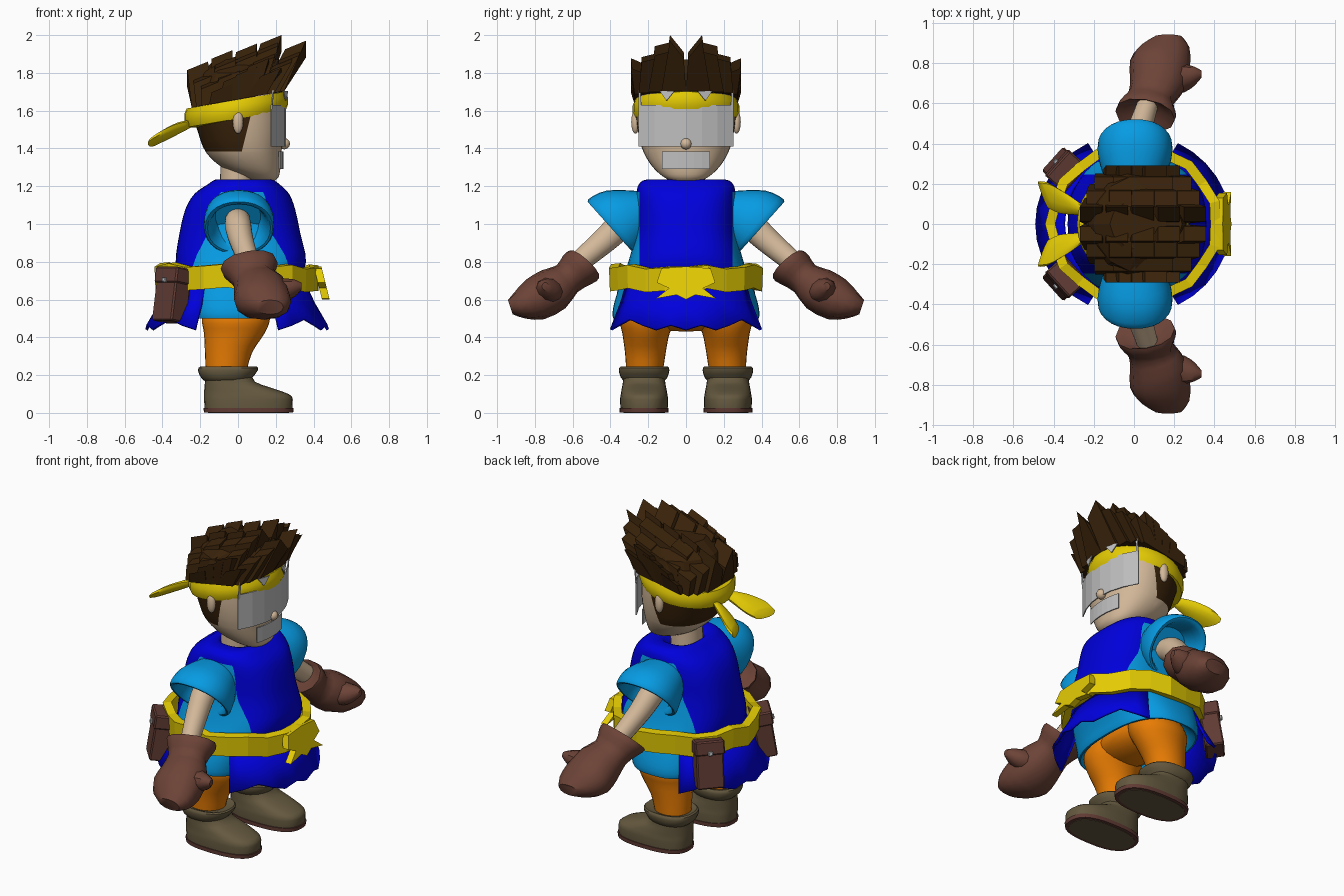
import bpy, bmesh, math, random
from mathutils import Vector, Matrix

if "Cube" in bpy.data.objects:
    bpy.data.objects.remove(bpy.data.objects["Cube"])

random.seed(4)


def material(name, r, g, b):
    m = bpy.data.materials.new(name)
    m.diffuse_color = (r, g, b, 1)
    m.use_nodes = True
    m.node_tree.nodes["Principled BSDF"].inputs["Base Color"].default_value = m.diffuse_color
    return m


SKIN = material("skin", .65, .48, .32)
BLUE = material("deep blue", 0, 0, .72)
SKY = material("sky blue", .002, .33, .77)
YELLOW = material("yellow", .78, .60, .001)
ORANGE = material("orange", .80, .20, .001)
GLOVE = material("glove brown", .15, .056, .038)
HAIR = material("hair brown", .04, .016, .003)
BOOT = material("boot olive", .13, .10, .05)
GREY = material("light grey", .52, .52, .52)
LEATHER = material("dark leather", .12, .044, .034)


def finish(name, bm, mats, mirror=False, smooth=40, thick=0, rule=None):
    """Turn a bmesh into an object; smooth is the sharp-edge angle, 0 = flat."""
    bmesh.ops.recalc_face_normals(bm, faces=bm.faces[:])
    me = bpy.data.meshes.new(name)
    mats = mats if isinstance(mats, list) else [mats]
    for f in bm.faces:
        f.smooth = smooth > 0
        if rule:
            f.material_index = rule(f.calc_center_median())
    bm.to_mesh(me)
    bm.free()
    for m in mats:
        me.materials.append(m)
    if smooth:
        me.set_sharp_from_angle(angle=math.radians(smooth))
    ob = bpy.data.objects.new(name, me)
    bpy.context.collection.objects.link(ob)
    if thick:
        s = ob.modifiers.new("thickness", 'SOLIDIFY')
        s.thickness, s.offset = thick, 0
    if mirror:
        ob.modifiers.new("mirror", 'MIRROR').use_axis = (False, True, False)
    return ob


def level(z, cx, rx, ry, cy=0):
    """Horizontal ring: centre, then two half-axis vectors."""
    return (cx, cy, z, rx, 0, 0, 0, ry, 0)


def across(c, d, a, b):
    """Ring across direction d; a = half size sideways (x), b = the other."""
    d = Vector(d).normalized()
    v = d.cross(Vector((1, 0, 0))).normalized()
    u = v.cross(d)
    return (*c, *(u * a), *(v * b))


def loft(name, rings, mats, n=28, power=2.0, sub=3, cuts=(), **kw):
    rows = []
    for i in range(len(rings) - 1):                # Catmull-Rom between rings
        q = [rings[max(0, min(len(rings) - 1, i + k))] for k in (-1, 0, 1, 2)]
        for s in range(sub):
            t = s / sub
            rows.append([b + .5 * t * (c - a + t * (2*a - 5*b + 4*c - d + t * (3*(b - c) + d - a)))
                         for a, b, c, d in zip(*q)])
    rows.append(rings[-1])
    bm, loops = bmesh.new(), []
    for r in rows:
        c, u, v = Vector(r[:3]), Vector(r[3:6]), Vector(r[6:9])
        loop = []
        for k in range(n):
            a = 2 * math.pi * k / n
            p, q = [math.copysign(abs(w) ** (2 / power), w) for w in (math.cos(a), math.sin(a))]
            loop.append(bm.verts.new(c + u * p + v * q))
        loops.append(loop)
    for A, B in zip(loops, loops[1:]):
        for k in range(n):
            bm.faces.new((A[k], A[(k+1) % n], B[(k+1) % n], B[k]))
    bm.faces.new(loops[0])
    bm.faces.new(loops[-1])
    for co, no in cuts:                            # clean colour borders
        bmesh.ops.bisect_plane(bm, geom=bm.verts[:] + bm.edges[:] + bm.faces[:],
                               plane_co=co, plane_no=no)
    return finish(name, bm, mats, **kw)


def ball(name, c, r, mat, **kw):
    bm = bmesh.new()
    bmesh.ops.create_uvsphere(bm, u_segments=16, v_segments=10, radius=1,
                              matrix=Matrix.Translation(c) @ Matrix.Diagonal((*r, 1)))
    return finish(name, bm, mat, smooth=60, **kw)


def band(name, cx, rx, ry, section, n, mid, mat, **kw):
    """Sweep a (radial, vertical) section round an ellipse."""
    bm, loops = bmesh.new(), []
    for k in range(n):
        a = 2 * math.pi * k / n
        x = cx + rx * math.cos(a)
        dr, z = mid(k, x)
        loops.append([bm.verts.new((cx + (rx + r + dr) * math.cos(a),
                                    (ry + r + dr) * math.sin(a), z + h)) for r, h in section])
    m = len(section)
    for k in range(n):
        A, B = loops[k], loops[(k+1) % n]
        for j in range(m):
            bm.faces.new((A[j], A[(j+1) % m], B[(j+1) % m], B[j]))
    return finish(name, bm, mat, **kw)


def sheet(name, rows, mat, **kw):
    bm = bmesh.new()
    rows = [[bm.verts.new(p) for p in r] for r in rows]
    for A, B in zip(rows, rows[1:]):
        for k in range(len(A) - 1):
            bm.faces.new((A[k], A[k+1], B[k+1], B[k]))
    return finish(name, bm, mat, **kw)


def block(name, mat, frame, size, offset=(0, 0, 0), bevel=.008, **kw):
    bm = bmesh.new()
    bmesh.ops.create_cube(bm, size=1, matrix=frame @ Matrix.Translation(offset) @ Matrix.Diagonal((*size, 1)))
    bmesh.ops.bevel(bm, geom=bm.edges[:], offset=bevel, segments=1, affect='EDGES')
    return finish(name, bm, mat, smooth=0, **kw)


# Head, with the hair at the back of it as a cut colour area
loft("head", [level(1.225, .14, .05, .07), level(1.25, .12, .095, .12), level(1.30, .07, .155, .175),
              level(1.38, .03, .20, .225), level(1.48, .015, .225, .252), level(1.60, 0, .24, .265),
              level(1.72, 0, .22, .25), level(1.80, 0, .12, .14)], [SKIN, HAIR], n=36, power=2.2,
     cuts=[((0, 0, 1.385), (0, 0, 1)), ((.02, 0, 1.385), (1, 0, -.25))],
     rule=lambda c: int(c.z > 1.385 and c.x - .02 < .25 * (c.z - 1.385)))
loft("neck", [level(1.12, -.01, .09, .10), level(1.36, 0, .09, .10)], SKIN)
ball("ear", (0, .268, 1.54), (.028, .022, .062), SKIN, mirror=True)
ball("nose", (.245, 0, 1.425), (.03, .03, .03), SKIN)

# Curved face plates
def plate(name, x0, half, z0, z1):
    ys = [half * (k / 3 - 1) for k in range(7)]
    sheet(name, [[(x0 - 1.25 * y * y, y, z) for y in ys] for z in (z0, z1)], GREY, thick=.006, smooth=0)

plate("eye_plate", .252, .25, 1.41, 1.63)
plate("mouth_plate", .238, .125, 1.29, 1.385)
sheet("brow_tip", [[(.263, .06, 1.705), (.238, .14, 1.705)], [(.254, .10, 1.655), (.252, .104, 1.655)]],
      GREY, thick=.006, mirror=True, smooth=0)
sheet("side_tip", [[(.180, .236, 1.60), (.175, .252, 1.60)], [(.187, .24, 1.71), (.185, .25, 1.71)]],
      GREY, thick=.006, mirror=True, smooth=0)

# Headband and its two loose ends
band("headband", -.01, .25, .258, [(-.03, -.052), (.012, -.05), (.024, -.02), (.024, .02), (.012, .05), (-.03, .052)],
     28, lambda k, x: (0, 1.608 + .178 * x), YELLOW)
def tail(x, y, z, w, t):
    return (x, y, z, .35 * w, -.9 * w, 0, .3 * t, .1 * t, t)
loft("headband_tail", [tail(-.25, .07, 1.53, .03, .022), tail(-.32, .10, 1.505, .06, .034),
                       tail(-.40, .13, 1.465, .085, .032), tail(-.45, .145, 1.435, .075, .025)],
     YELLOW, n=10, power=2.4, mirror=True)

# Hair: a core with rows of slanted blocks leaning forward
loft("hair_core", [level(1.62, 0, .22, .25), level(1.72, .01, .24, .265), level(1.80, .03, .23, .24),
                   level(1.87, .06, .18, .13)], HAIR, n=14, sub=1, smooth=0)
bm = bmesh.new()
# each row: base y range, top y range, top z drop inside and outside, length along x
for y0, y1, t0, t1, d0, d1, span in ((0, .13, .012, .085, .09, 0, 1), (.075, .20, .085, .165, .04, .06, .87),
                                     (.15, .25, .155, .235, .075, .095, .72), (.20, .272, .235, .292, .15, .125, .5)):
    for i, top in enumerate((1.86, 1.92, 1.955, 2.0, 1.97)):
        bx = (-.185 + .0925 * i) * span
        lean = .045 + .40 * bx
        jit = random.uniform(-.025, .01) * (d1 > 0)
        vs = [bm.verts.new((bx + sx * .06, y, 1.66 + .178 * (bx + sx * .06)))
              for y in (y0, y1) for sx in (-1, 1)]
        vs += [bm.verts.new((bx + lean + sx * .055, y, top - d + jit - (.045 if sx < 0 else 0)))
               for y, d in ((t0, d0), (t1, d1)) for sx in (-1, 1)]
        for f in ((0, 1, 3, 2), (4, 5, 7, 6), (0, 1, 5, 4), (2, 3, 7, 6), (0, 2, 6, 4), (1, 3, 7, 5)):
            bm.faces.new([vs[k] for k in f])
finish("hair_blocks", bm, HAIR, smooth=0, mirror=True)

# Tunic with the darker tabard over front, back and shoulders
loft("tunic", [level(.60, -.03, .18, .28), level(.52, -.03, .22, .36), level(.50, -.03, .25, .385),
               level(.56, -.025, .27, .385), level(.68, 0, .31, .35), level(.80, .015, .345, .305),
               level(.95, .01, .32, .268), level(1.08, .012, .29, .264), level(1.16, .02, .25, .262),
               level(1.21, .03, .19, .25), level(1.235, .03, .15, .21), level(1.225, .02, .11, .13),
               level(1.18, .01, .08, .10)], [SKY, BLUE], n=48, power=2.6,
     cuts=[((0, s * .247, 0), (0, 1, 0)) for s in (-1, 1)] + [((0, 0, .7), (0, 0, 1)), ((0, 0, 1.17), (0, 0, 1))],
     rule=lambda c: int(c.z > .7 and abs(c.y) < .247 or c.z > 1.17))

# Ragged tabard skirts, front and back
for name, s, cx in (("front_skirt", 1, .0), ("back_skirt", -1, -.01)):
    top, mid, low = [], [], []
    for k in range(13):
        a = (k / 6 - 1) * 1.1
        c, n = s * math.cos(a), math.sin(a)
        top.append((cx + .34 * c, .34 * n, .71))
        mid.append((cx + .40 * c, .385 * n, .58))
        low.append((cx + .475 * c, .445 * n, (.44, .465, .495, .465)[abs(k - 6) % 4 - 2 if k != 6 else 0]))
    sheet(name, [top, mid, low], BLUE, thick=.015, smooth=25)

# Faceted belt with an uneven rim, and its winged buckle
band("belt", 0, .405, .375, [(-.025, -.06), (.02, -.068), (.025, .055), (-.025, .06)], 22,
     lambda k, x: ((0, .012)[k % 2], .72 - .015 * x + (0, .012, -.008)[k % 3]), YELLOW, smooth=0)
half = [(.0, .775), (.13, .765), (.155, .69), (.09, .66), (.16, .605), (.05, .625), (0, .60)]
bm = bmesh.new()
outline = half + [(-y, z) for y, z in half[-2:0:-1]]
face = bm.faces.new([bm.verts.new((.40 + (.78 - z) * .25, y, z)) for y, z in outline])
ex = bmesh.ops.extrude_face_region(bm, geom=[face])["geom"]
bmesh.ops.translate(bm, vec=(.04, 0, 0), verts=[v for v in ex if isinstance(v, bmesh.types.BMVert)])
finish("buckle", bm, YELLOW, smooth=0)

# Belt pouches
frame = Matrix.Translation((-.35, .275, .62)) @ Matrix.Rotation(math.radians(138), 4, 'Z') \
    @ Matrix.Rotation(math.radians(-9), 4, 'Y')
block("pouch", LEATHER, frame, (.11, .16, .27), (0, 0, -.005), mirror=True)
block("pouch_lid", LEATHER, frame, (.125, .175, .085), (0, 0, .105), mirror=True)
block("pouch_stud", GREY, frame, (.02, .026, .026), (.065, 0, .075), bevel=.004, mirror=True)

# Puffy hollow sleeves
loft("sleeve", [(0, .16, 1.06, .10, 0, 0, 0, .02, .10), (0, .22, 1.06, .14, 0, 0, 0, .04, .115),
                (.005, .32, 1.035, .178, 0, 0, 0, .10, .142), (.005, .39, .985, .185, 0, 0, 0, .127, .145),
                (.005, .385, .985, .155, 0, 0, 0, .105, .118), (0, .29, 1.04, .12, 0, 0, 0, .07, .09)],
     SKY, power=2.2, mirror=True)

# Arms and gloves
loft("arm", [across((0, .24, 1.04), (0, .8, -.4), .06, .06), across((0, .34, .995), (0, .75, -.55), .07, .075),
             across((.02, .44, .905), (.1, .7, -.7), .064, .068), across((.07, .60, .77), (.2, .7, -.6), .052, .055)],
     SKIN, n=18, mirror=True)
loft("glove", [across((.065, .575, .78), (.2, .68, -.7), .07, .06), across((.055, .54, .785), (.2, .66, -.72), .15, .108),
               across((.07, .58, .755), (.2, .7, -.65), .14, .105), across((.085, .63, .71), (.25, .75, -.6), .115, .09),
               across((.115, .70, .655), (.25, .8, -.5), .14, .118), across((.13, .80, .60), (.1, .85, -.4), .15, .115),
               across((.15, .88, .57), (0, .9, -.35), .125, .075), across((.17, .93, .56), (0, .9, -.3), .07, .04)],
     GLOVE, n=12, power=2.2, sub=2, mirror=True)
loft("thumb", [(.17, .72, .65, 0, .085, 0, 0, 0, .075), (.25, .725, .65, 0, .07, .01, 0, 0, .062),
               (.30, .735, .66, 0, .048, .01, 0, 0, .045), (.335, .745, .67, 0, .018, 0, 0, 0, .02)],
     GLOVE, n=10, sub=2, mirror=True)

# Trousers
ball("hips", (-.01, 0, .53), (.175, .29, .10), ORANGE)
loft("leg", [level(.20, -.065, .105, .095, .22), level(.32, -.05, .125, .108, .215), level(.42, -.02, .16, .125, .212),
             level(.50, -.01, .18, .15, .20), level(.60, 0, .16, .13, .17)], ORANGE, mirror=True)

# Boots: one body with the toe pulled forward, turned cuff, dark sole edge
def shoe(z, heel, toe, w):
    return level(z, (heel + toe) / 2, (toe - heel) / 2, w, .222)

loft("boot", [shoe(.004, -.175, .285, .124), shoe(.07, -.18, .29, .127), shoe(.10, -.18, .268, .123),
              shoe(.135, -.178, .17, .117), shoe(.165, -.175, .09, .112), shoe(.22, -.175, .065, .11)],
     BOOT, power=2.6, sub=2, mirror=True)
loft("boot_cuff", [shoe(.165, -.17, .06, .10), shoe(.185, -.195, .075, .122), shoe(.225, -.212, .105, .134),
                   shoe(.245, -.20, .10, .125), shoe(.235, -.165, .06, .095)], BOOT, power=2.4, sub=2, mirror=True)
loft("sole_edge", [shoe(.002, -.18, .292, .129), shoe(.026, -.183, .295, .13)], LEATHER, power=2.6, sub=1, mirror=True)
loft("sole_bottom", [shoe(0, -.16, .27, .11), shoe(.006, -.16, .27, .11)], BOOT, power=2.6, sub=1, mirror=True)
